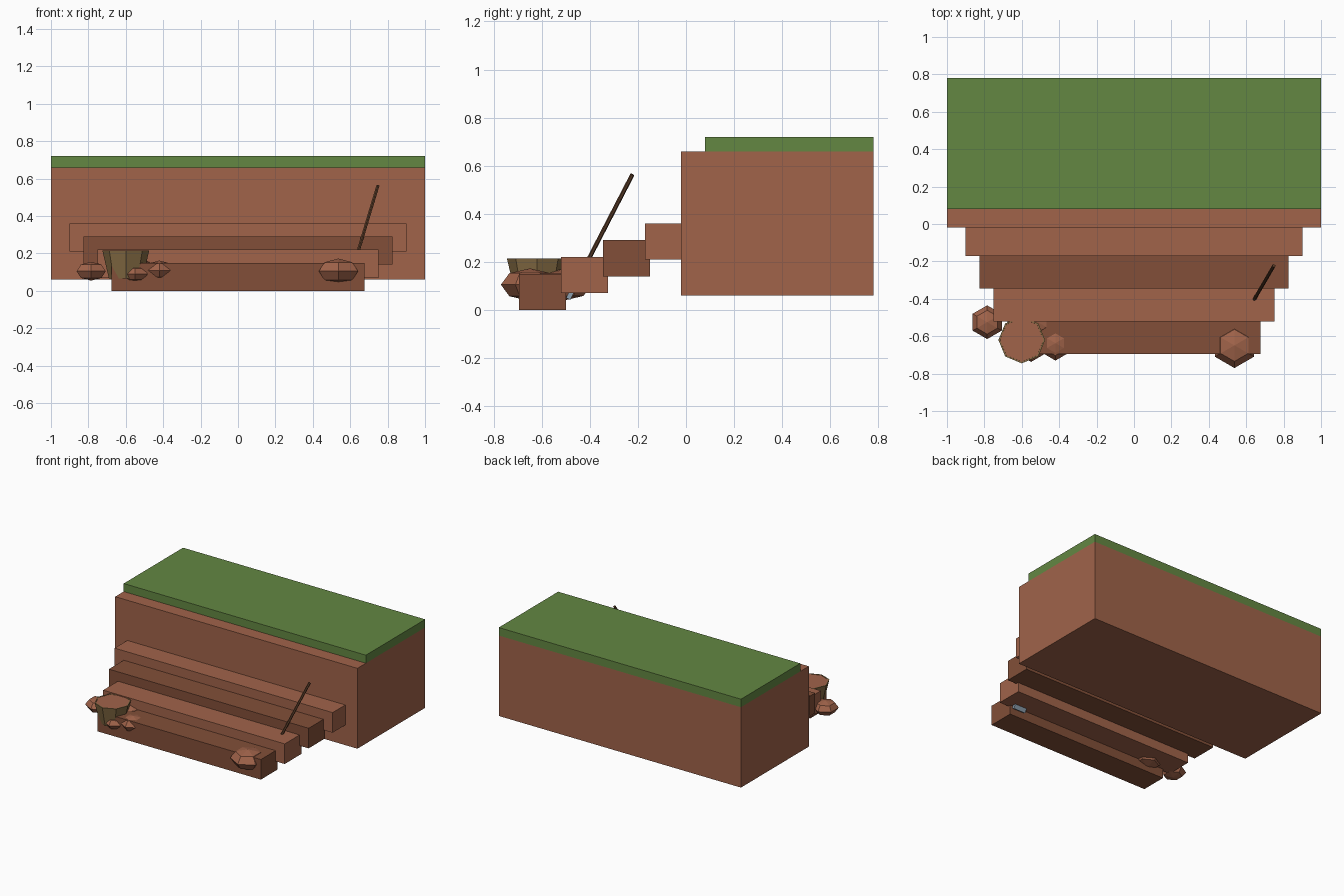
import bpy, bmesh, math
from mathutils import Vector

if "Cube" in bpy.data.objects:
    bpy.data.objects.remove(bpy.data.objects["Cube"])


def material(name, srgb):
    m = bpy.data.materials.new(name)
    m.diffuse_color = [*[((c + 0.055) / 1.055) ** 2.4 for c in srgb], 1]
    m.use_nodes = True
    m.node_tree.nodes["Principled BSDF"].inputs["Base Color"].default_value = m.diffuse_color
    return m


SOIL = material("soil", (0.63, 0.39, 0.29))
DARK = material("dark_soil", (0.51, 0.31, 0.22))
GRASS = material("grass", (0.39, 0.53, 0.26))
WOOD = material("wood", (0.36, 0.24, 0.16))
PAIL = material("pail", (0.53, 0.43, 0.27))
STEEL = material("steel", (0.55, 0.62, 0.68))


def finish(name, bm, mat):
    bmesh.ops.recalc_face_normals(bm, faces=bm.faces)
    me = bpy.data.meshes.new(name)
    bm.to_mesh(me)
    bm.free()
    me.materials.append(mat)
    ob = bpy.data.objects.new(name, me)
    bpy.context.collection.objects.link(ob)
    return ob


def box(name, lo, hi, mat):
    lo, hi = Vector(lo), Vector(hi)
    bm = bmesh.new()
    bmesh.ops.create_cube(bm, size=1)
    bmesh.ops.scale(bm, vec=hi - lo, verts=bm.verts)
    bmesh.ops.translate(bm, vec=(lo + hi) / 2, verts=bm.verts)
    return finish(name, bm, mat)


def lathe(name, profile, n, loc, mat, scale=(1, 1, 1), start=0.0):
    """Revolve (radius, z) points into a flat-faced n-sided solid."""
    bm = bmesh.new()
    rings = []
    for r, z in profile:
        rings.append([bm.verts.new((r * math.cos(start + math.tau * i / n),
                                    r * math.sin(start + math.tau * i / n), z))
                      for i in range(n)])
    for a, b in zip(rings, rings[1:]):
        for i in range(n):
            j = (i + 1) % n
            bm.faces.new((a[i], a[j], b[j], b[i]))
    bm.faces.new(rings[0])
    bm.faces.new(rings[-1])
    bmesh.ops.remove_doubles(bm, verts=bm.verts, dist=1e-5)
    bmesh.ops.scale(bm, vec=scale, verts=bm.verts)
    bmesh.ops.translate(bm, vec=loc, verts=bm.verts)
    return finish(name, bm, mat)


# Earth bank with grass on top
box("earth_bank", (-1, -0.02, 0.06), (1, 0.78, 0.66), SOIL)
box("grass_top", (-1, 0.08, 0.66), (1, 0.78, 0.72), GRASS)

# Dug steps going down to the front
for i in range(4):
    w, y, z = 0.9 - 0.075 * i, -0.17 - 0.175 * i, 0.21 - 0.07 * i
    box(f"earth_step_{i + 1}", (-w, y, z), (w, y + 0.195, z + 0.15), DARK if i % 2 else SOIL)

# Clods: squashed six-sided spheres
ball = [(math.sin(a * math.pi / 4), -math.cos(a * math.pi / 4)) for a in range(5)]
clods = [(-0.785, -0.525, 0.105, 0.09), (-0.54, -0.51, 0.105, 0.118), (-0.55, -0.66, 0.09, 0.077),
         (-0.42, -0.637, 0.11, 0.093), (0.537, -0.649, 0.105, 0.121)]
for i, (x, y, z, r) in enumerate(clods):
    lathe(f"clod_{i + 1}", ball, 6, (x, y, z), SOIL, (r, r, r * 0.56), math.pi / 2)

# Bucket full of soil
lathe("bucket", [(0.09, 0.065), (0.125, 0.215), (0.117, 0.215), (0.115, 0.205)], 8, (-0.6, -0.62, 0), PAIL)
lathe("bucket_soil", [(0.112, 0.2), (0.117, 0.213)], 8, (-0.6, -0.62, 0), SOIL)

# Spade leaning against the steps, blade sunk into the earth
tip, top = Vector((0.607, -0.465, 0.095)), Vector((0.748, -0.223, 0.563))
axis = top - tip
turn = axis.to_track_quat('Z', 'Y')
handle = lathe("spade_handle", [(0.009, 0), (0.009, axis.length)], 6, (0, 0, 0), WOOD)
blade = box("spade_blade", (-0.05, -0.01, -0.055), (0.05, 0.01, 0.05), STEEL)
handle.location = blade.location = tip
for part in (handle, blade):
    part.rotation_mode = 'QUATERNION'
    part.rotation_quaternion = turn
blade.rotation_quaternion = Vector((0, axis.y, axis.z)).to_track_quat('Z', 'Y')
